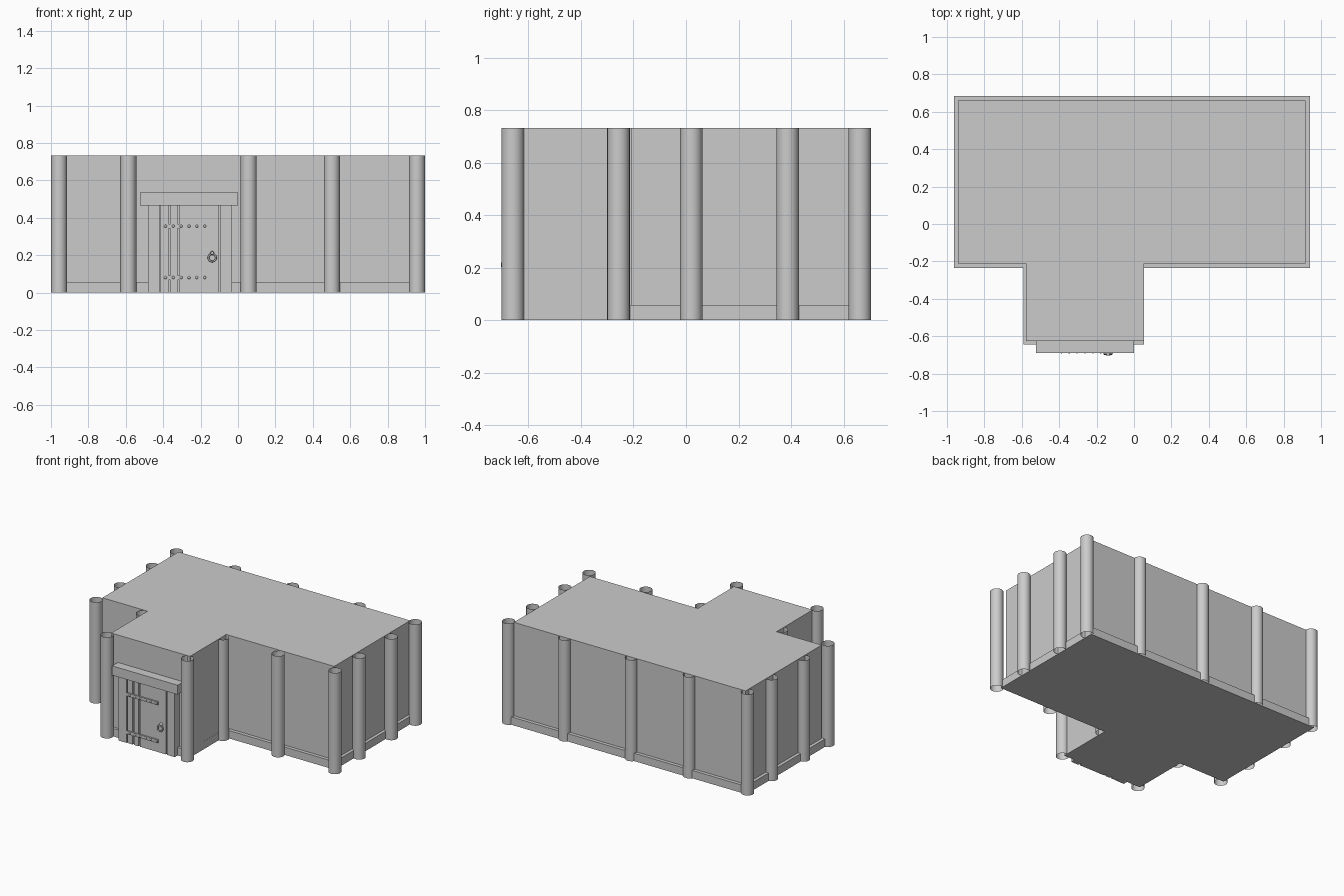
import bpy, bmesh, math
from mathutils import Matrix, Vector

if "Cube" in bpy.data.objects:
    bpy.data.objects.remove(bpy.data.objects["Cube"])

grey = bpy.data.materials.new("plain grey")
grey.diffuse_color = (0.6, 0.6, 0.6, 1)
grey.use_nodes = True
grey.node_tree.nodes["Principled BSDF"].inputs["Base Color"].default_value = grey.diffuse_color
H = 0.733          # building height


def finish(bm, name, smooth=False):
    bmesh.ops.recalc_face_normals(bm, faces=bm.faces)
    me = bpy.data.meshes.new(name)
    bm.to_mesh(me)
    bm.free()
    me.materials.append(grey)
    for p in me.polygons:
        p.use_smooth = smooth
    ob = bpy.data.objects.new(name, me)
    bpy.context.collection.objects.link(ob)
    return ob


def prism(name, outline, height):
    bm = bmesh.new()
    face = bm.faces.new([bm.verts.new((x, y, 0)) for x, y in outline])
    top = bmesh.ops.extrude_face_region(bm, geom=[face], use_keep_orig=True)
    verts = [v for v in top["geom"] if isinstance(v, bmesh.types.BMVert)]
    bmesh.ops.translate(bm, verts=verts, vec=(0, 0, height))
    return finish(bm, name)


def box(name, x0, x1, y0, y1, z0, z1):
    bm = bmesh.new()
    mid = Vector((x0 + x1, y0 + y1, z0 + z1)) / 2
    size = Matrix.Diagonal((x1 - x0, y1 - y0, z1 - z0, 1))
    bmesh.ops.create_cube(bm, size=1, matrix=Matrix.Translation(mid) @ size)
    return finish(bm, name)


def t_plan(x0, x1, y0, y1, ex0, ex1, ey):
    # T-shaped floor plan: main hall plus front entry
    return [(x0, y0), (ex0, y0), (ex0, ey), (ex1, ey),
            (ex1, y0), (x1, y0), (x1, y1), (x0, y1)]


# Walls with flat roof, and the low plinth around them
prism("walls_and_roof", t_plan(-0.94, 0.918, -0.21, 0.66, -0.578, 0.053, -0.625), H)
prism("plinth", t_plan(-0.963, 0.94, -0.235, 0.685, -0.591, 0.0535, -0.645), 0.057)

# Open round columns
spots = [(x, y) for x in (-0.957, 0.957) for y in (-0.257, 0.02, 0.387, 0.662)]
spots += [(x, 0.662) for x in (-0.492, -0.028, 0.507)]
spots += [(x, y) for x in (-0.587, 0.057) for y in (-0.257, -0.66)]
spots += [(0.502, -0.257)]
for i, (x, y) in enumerate(spots):
    bm = bmesh.new()
    bmesh.ops.create_cone(bm, cap_ends=False, segments=24, radius1=0.043, radius2=0.043,
                          depth=H, matrix=Matrix.Translation((x, y, H / 2)))
    finish(bm, f"column_{i + 1}", True)

# Door frame
box("door_lintel", -0.525, 0.0, -0.69, -0.622, 0.466, 0.534)
box("door_jamb_left", -0.482, -0.42, -0.678, -0.622, 0, 0.466)
box("door_jamb_right", -0.095, -0.033, -0.678, -0.622, 0, 0.466)

# Door planks in front of a backing board
box("door_backing", -0.42, -0.095, -0.66, -0.622, 0, 0.466)
for i, (a, b) in enumerate([(-0.414, -0.371), (-0.362, -0.323), (-0.313, -0.105)]):
    box(f"door_plank_{i + 1}", a, b, -0.676, -0.66, 0, 0.466)

# Hinge straps with rivets
for name, z in (("lower", 0.08), ("upper", 0.355)):
    box(f"{name}_hinge_strap", -0.414, -0.165, -0.684, -0.676, z - 0.012, z + 0.012)
    bm = bmesh.new()
    for k in range(6):
        m = Matrix.Translation((-0.388 + k * 0.042, -0.684, z))
        bmesh.ops.create_uvsphere(bm, u_segments=10, v_segments=6, radius=0.008, matrix=m)
    finish(bm, f"{name}_rivets", True)

# Ring handle hanging from a small boss
bpy.ops.mesh.primitive_torus_add(major_segments=24, minor_segments=8, major_radius=0.02,
                                 minor_radius=0.005, location=(-0.138, -0.694, 0.186),
                                 rotation=(math.radians(80), 0, 0))
ring = bpy.context.object
ring.name = "handle_ring"
ring.data.materials.append(grey)
bpy.ops.object.shade_smooth()
bm = bmesh.new()
bmesh.ops.create_cone(bm, cap_ends=True, segments=12, radius1=0.011, radius2=0.008, depth=0.029,
                      matrix=Matrix.Translation((-0.138, -0.6895, 0.211))
                      @ Matrix.Rotation(math.radians(90), 4, 'X'))
finish(bm, "handle_boss")
